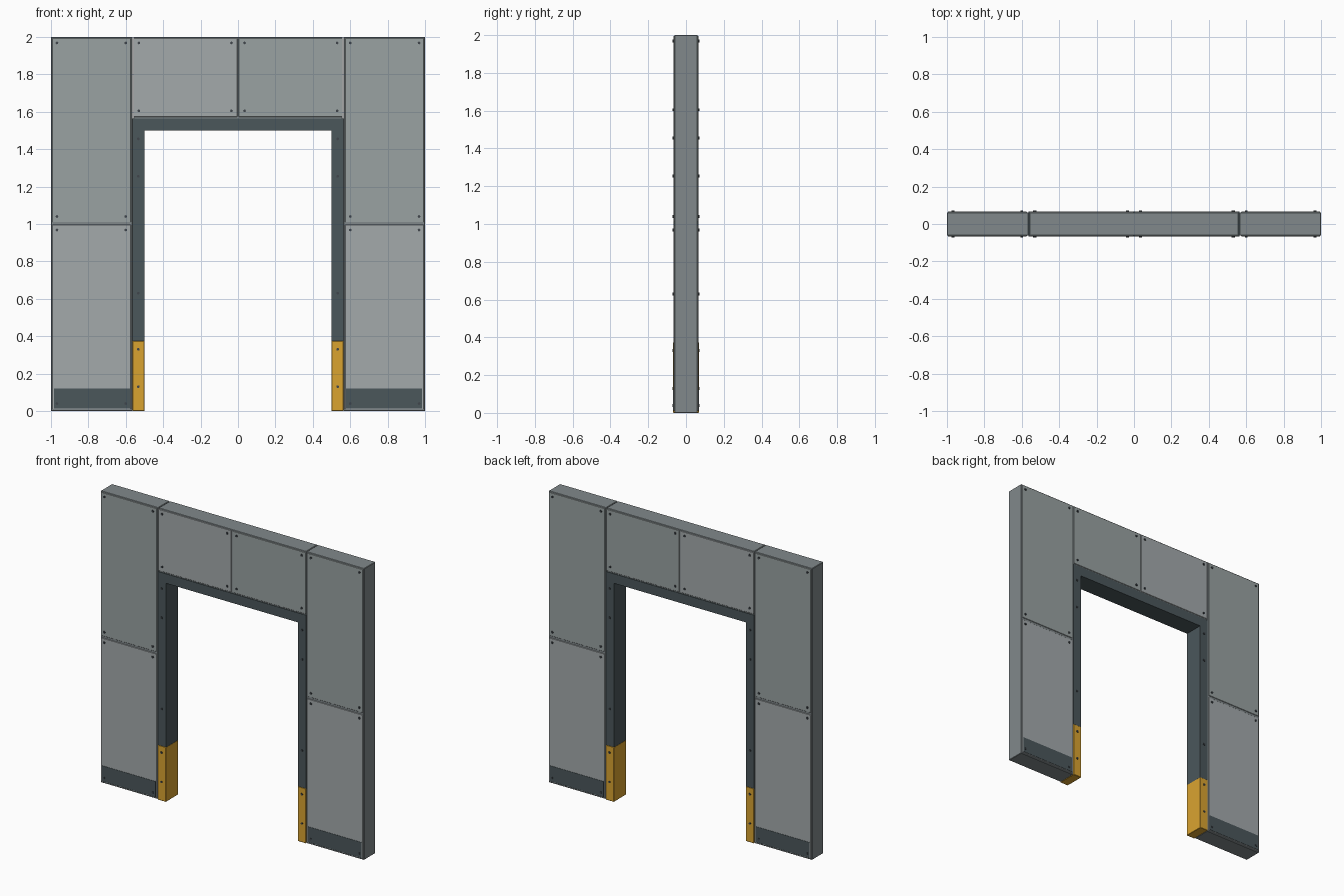
import bpy, bmesh
from mathutils import Matrix

if "Cube" in bpy.data.objects:
    bpy.data.objects.remove(bpy.data.objects["Cube"])


def material(name, rgb):
    m = bpy.data.materials.new(name)
    m.diffuse_color = (*rgb, 1)
    m.use_nodes = True
    m.node_tree.nodes["Principled BSDF"].inputs["Base Color"].default_value = m.diffuse_color
    return m


BODY = material("body_grey", (0.22, 0.25, 0.26))
PANEL_A = material("panel_light", (0.37, 0.40, 0.41))
PANEL_B = material("panel_mid", (0.32, 0.36, 0.36))
DARK = material("dark_steel", (0.07, 0.095, 0.105))
YELLOW = material("guard_yellow", (0.70, 0.37, 0.03))
BOLT = material("bolt_steel", (0.05, 0.06, 0.07))


def finish(name, bm, mat):
    me = bpy.data.meshes.new(name)
    bm.to_mesh(me)
    bm.free()
    ob = bpy.data.objects.new(name, me)
    me.materials.append(mat)
    bpy.context.collection.objects.link(ob)
    return ob


def box(name, x, y, z, mat, bevel=0.0):
    bm = bmesh.new()
    bmesh.ops.create_cube(bm, size=1)
    for v in bm.verts:
        v.co = [(a + b) / 2 + c * abs(b - a) for (a, b), c in zip((x, y, z), v.co)]
    ob = finish(name, bm, mat)
    if bevel:
        mod = ob.modifiers.new("edge", 'BEVEL')
        mod.width, mod.segments = bevel, 1
    return ob


# Structural body: two columns and a lintel
for s, side in ((-1, "left"), (1, "right")):
    box(f"column_{side}", (s * 0.563, s), (-0.062, 0.062), (0, 2), BODY, 0.003)
box("lintel_body", (-0.56, 0.56), (-0.062, 0.062), (1.56, 2), BODY, 0.003)

# Door frame: jambs with yellow guards, and a header
for s, side in ((-1, "left"), (1, "right")):
    box(f"jamb_{side}", (s * 0.501, s * 0.563), (-0.066, 0.066), (0.37, 1.565), DARK)
    box(f"jamb_guard_{side}", (s * 0.5, s * 0.563), (-0.068, 0.068), (0, 0.375), YELLOW, 0.002)
box("frame_header", (-0.501, 0.501), (-0.066, 0.066), (1.5, 1.565), DARK)

# Cladding panels and kick plates on both faces
bolts = []
for f, face in ((-1, "front"), (1, "back")):
    skin = (f * 0.0605, f * 0.066)
    for s, side in ((-1, "left"), (1, "right")):
        box(f"lower_panel_{side}_{face}", (s * 0.572, s * 0.995), skin, (0.01, 0.996), PANEL_A, 0.002)
        box(f"upper_panel_{side}_{face}", (s * 0.572, s * 0.995), skin, (1.01, 1.995), PANEL_B, 0.002)
        box(f"lintel_panel_{side}_{face}", (s * 0.004, s * 0.56), skin, (1.572, 1.995),
            PANEL_A if s < 0 else PANEL_B, 0.002)
        box(f"kick_plate_{side}_{face}", (s * 0.578, s * 0.985), (f * 0.065, f * 0.068), (0.014, 0.12), DARK)
        bolts += [(s * x, f, z) for x in (0.60, 0.968) for z in (0.04, 0.968, 1.04, 1.968)]
        bolts += [(s * x, f, z) for x in (0.035, 0.53) for z in (1.605, 1.968)]
        bolts += [(s * 0.533, f, z) for z in (0.13, 0.33, 0.63, 1.255, 1.455)]

# Bolt heads
bm = bmesh.new()
for x, f, z in bolts:
    bmesh.ops.create_cone(bm, cap_ends=True, segments=8, radius1=0.0075, radius2=0.0075, depth=0.01,
                          matrix=Matrix.Translation((x, f * 0.067, z)) @ Matrix.Rotation(1.5707963, 4, 'X'))
finish("bolt_heads", bm, BOLT)
